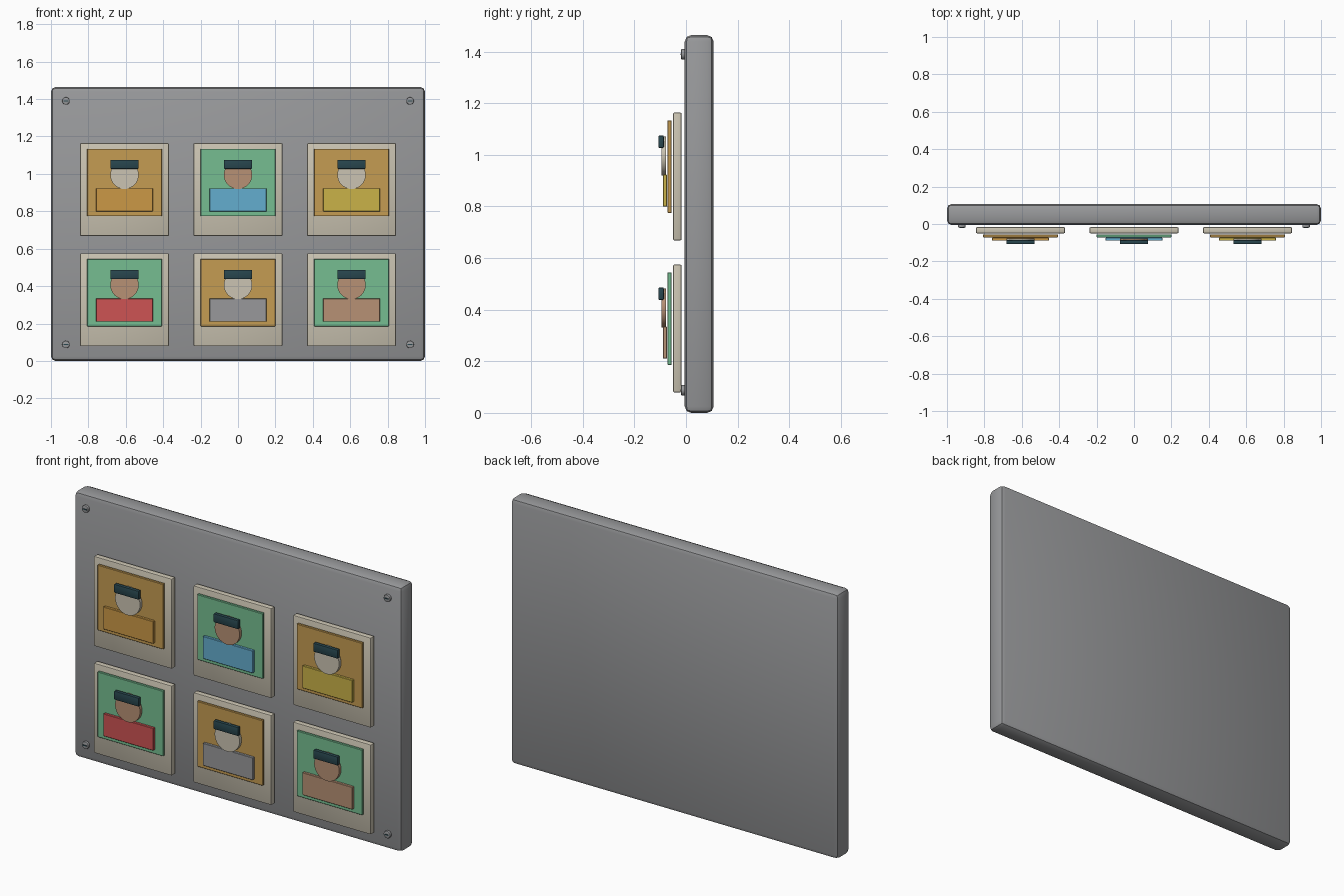
import bpy, math

if "Cube" in bpy.data.objects:
    bpy.data.objects.remove(bpy.data.objects["Cube"])


def lin(c):
    c /= 255
    return c / 12.92 if c <= 0.04045 else ((c + 0.055) / 1.055) ** 2.4


def material(name, r, g, b):
    m = bpy.data.materials.new(name)
    m.diffuse_color = (lin(r), lin(g), lin(b), 1)
    m.use_nodes = True
    m.node_tree.nodes["Principled BSDF"].inputs["Base Color"].default_value = m.diffuse_color
    return m


GREY = material("grey", 152, 153, 155)
CREAM = material("cream", 203, 196, 178)
TAN = material("tan", 197, 156, 82)
ORANGE = material("orange", 203, 153, 70)
GREEN = material("green", 118, 190, 145)
SKIN = material("skin", 183, 145, 117)
BLUE = material("blue", 100, 174, 207)
YELLOW = material("yellow", 202, 178, 72)
RED = material("red", 205, 84, 84)
DARK = material("dark_teal", 40, 70, 78)


def finish(name, mat, bevel, segments):
    ob = bpy.context.object
    ob.name = name
    ob.data.materials.append(mat)
    if bevel:
        mod = ob.modifiers.new("Bevel", 'BEVEL')
        mod.width, mod.segments = bevel, segments
        mod.limit_method = 'ANGLE'
        bpy.ops.object.modifier_apply(modifier=mod.name)
    bpy.ops.object.shade_smooth_by_angle(angle=math.radians(30))
    return ob


def box(name, x, z, w, h, y0, y1, mat, bevel=0.0, segments=2):
    """Box centred on x, z and running from y0 to y1."""
    bpy.ops.mesh.primitive_cube_add(size=1, location=(x, (y0 + y1) / 2, z))
    bpy.context.object.scale = (w, y1 - y0, h)
    bpy.ops.object.transform_apply(location=False, rotation=False, scale=True)
    return finish(name, mat, bevel, segments)


def disc(name, x, z, r, y0, y1, mat, sides=32, bevel=0.0):
    """Round plate facing the front."""
    bpy.ops.mesh.primitive_cylinder_add(vertices=sides, radius=r, depth=y1 - y0,
                                        location=(x, (y0 + y1) / 2, z),
                                        rotation=(math.pi / 2, 0, 0))
    return finish(name, mat, bevel, 2)


# Backing board
box("board", 0, 0.732, 2.0, 1.464, -0.005, 0.107, GREY, 0.025)

# Corner screws with slots
for x in (-0.92, 0.92):
    for z in (0.088, 1.39):
        disc("screw", x, z, 0.02, -0.019, -0.004, GREY, 20, 0.003)
        box("screw_slot", x, z, 0.025, 0.005, -0.022, -0.017, DARK)

# Photo cards: (backdrop, head, clothes) for each column, top row then bottom
rows = [
    (0.916, [(TAN, CREAM, ORANGE), (GREEN, SKIN, BLUE), (TAN, CREAM, YELLOW)]),
    (0.327, [(GREEN, SKIN, RED), (TAN, CREAM, GREY), (GREEN, SKIN, SKIN)]),
]
for z, cards in rows:
    for x, (backdrop, face, clothes) in zip((-0.607, 0, 0.607), cards):
        box("card", x, z, 0.476, 0.496, -0.050, -0.017, CREAM, 0.006)
        box("photo", x, z + 0.038, 0.40, 0.36, -0.071, -0.056, backdrop, 0.002, 1)
        box("shoulders", x, z - 0.055, 0.304, 0.124, -0.089, -0.073, clothes, 0.002, 1)
        disc("head", x, z + 0.079, 0.076, -0.095, -0.077, face)
        box("hair", x, z + 0.135, 0.15, 0.048, -0.107, -0.086, DARK, 0.004)
